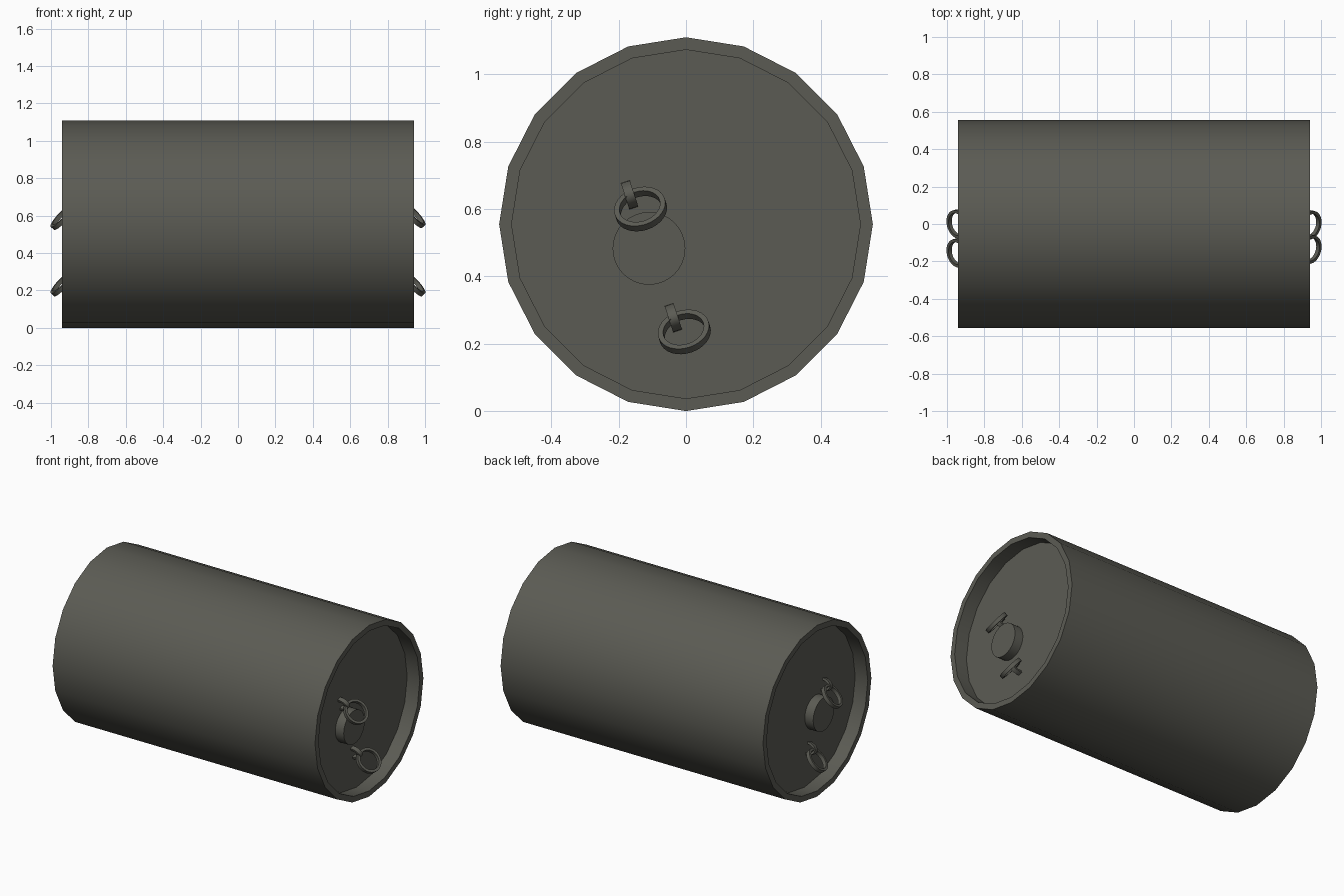
import bpy, bmesh, math
from mathutils import Matrix, Vector

if "Cube" in bpy.data.objects:
    bpy.data.objects.remove(bpy.data.objects["Cube"])

R, HALF, LID = 0.555, 0.94, 0.85      # barrel radius, half length, lid position
LEAN = math.radians(18)               # lids are turned by this much
TILT = math.radians(44)               # how far the rings hang outwards

paint = bpy.data.materials.new("dark olive grey")
paint.diffuse_color = (0.105, 0.105, 0.088, 1)
paint.use_nodes = True
paint.node_tree.nodes["Principled BSDF"].inputs["Base Color"].default_value = paint.diffuse_color


def finish(name, bm, matrix=Matrix()):
    bm.transform(matrix)
    bmesh.ops.recalc_face_normals(bm, faces=bm.faces)
    me = bpy.data.meshes.new(name)
    bm.to_mesh(me)
    bm.free()
    ob = bpy.data.objects.new(name, me)
    bpy.context.collection.objects.link(ob)
    me.materials.append(paint)
    bpy.context.view_layer.objects.active = ob
    ob.select_set(True)
    bpy.ops.object.shade_smooth_by_angle(angle=math.radians(30))
    ob.select_set(False)


def lathe(profile, n, closed=False):
    """Turn (x, radius) points about the x axis; open ends are capped."""
    bm = bmesh.new()
    rings = [[bm.verts.new((x, r * math.sin(2 * math.pi * i / n), r * math.cos(2 * math.pi * i / n)))
              for i in range(n)] for x, r in profile]
    pairs = list(zip(rings, rings[1:]))
    if closed:
        pairs.append((rings[-1], rings[0]))
    else:
        bm.faces.new(rings[0])
        bm.faces.new(rings[-1])
    for a, b in pairs:
        for i in range(n):
            j = (i + 1) % n
            bm.faces.new((a[i], a[j], b[j], b[i]))
    return bm


def staple(n=12, ru=0.041, rx=0.062, t=0.015, w=0.028):
    """Half loop in the x-z plane that holds a ring."""
    bm = bmesh.new()
    rows = []
    for i in range(n + 1):
        a = math.pi * i / n
        rows.append([bm.verts.new(((rx - d) * math.sin(a), y, (ru - d) * math.cos(a)))
                     for d, y in ((0, -w / 2), (0, w / 2), (t, w / 2), (t, -w / 2))])
    for a, b in zip(rows, rows[1:]):
        for k in range(4):
            m = (k + 1) % 4
            bm.faces.new((a[k], a[m], b[m], b[k]))
    bm.faces.new(rows[0])
    bm.faces.new(rows[-1])
    return bm


# barrel with raised rims and recessed lids
finish("barrel", lathe([(-LID, 0.518), (-HALF, 0.518), (-HALF, R),
                        (HALF, R), (HALF, 0.518), (LID, 0.518)], 20),
       Matrix.Translation((0, 0, R)))

for side, label, centres in ((1, "right", ((-0.135, 0.60), (-0.005, 0.235))),
                             (-1, "left", ((-0.155, 0.59), (0.0, 0.235)))):
    flip = Matrix.Diagonal((side, 1, 1, 1))
    # bung plug on the lid
    finish(label + "_plug", lathe([(LID - 0.01, 0.108), (0.91, 0.108)], 32),
           flip @ Matrix.Translation((0, -0.11, 0.483)))
    for k, (y, z) in enumerate(centres):
        turn = flip @ Matrix.Translation((0, y, z)) @ Matrix.Rotation(LEAN, 4, 'X')
        # hanging ring, tilted out from the lid
        finish(f"{label}_ring_{k + 1}",
               lathe([(-0.012, 0.062), (-0.012, 0.078), (0.012, 0.078), (0.012, 0.062)], 32, True),
               turn @ Matrix.Translation((0.94, 0, 0)) @ Matrix.Rotation(-TILT, 4, 'Y'))
        # staple holding the ring
        finish(f"{label}_staple_{k + 1}", staple(),
               turn @ Matrix.Translation((LID - 0.002, -0.018, 0.05)))
